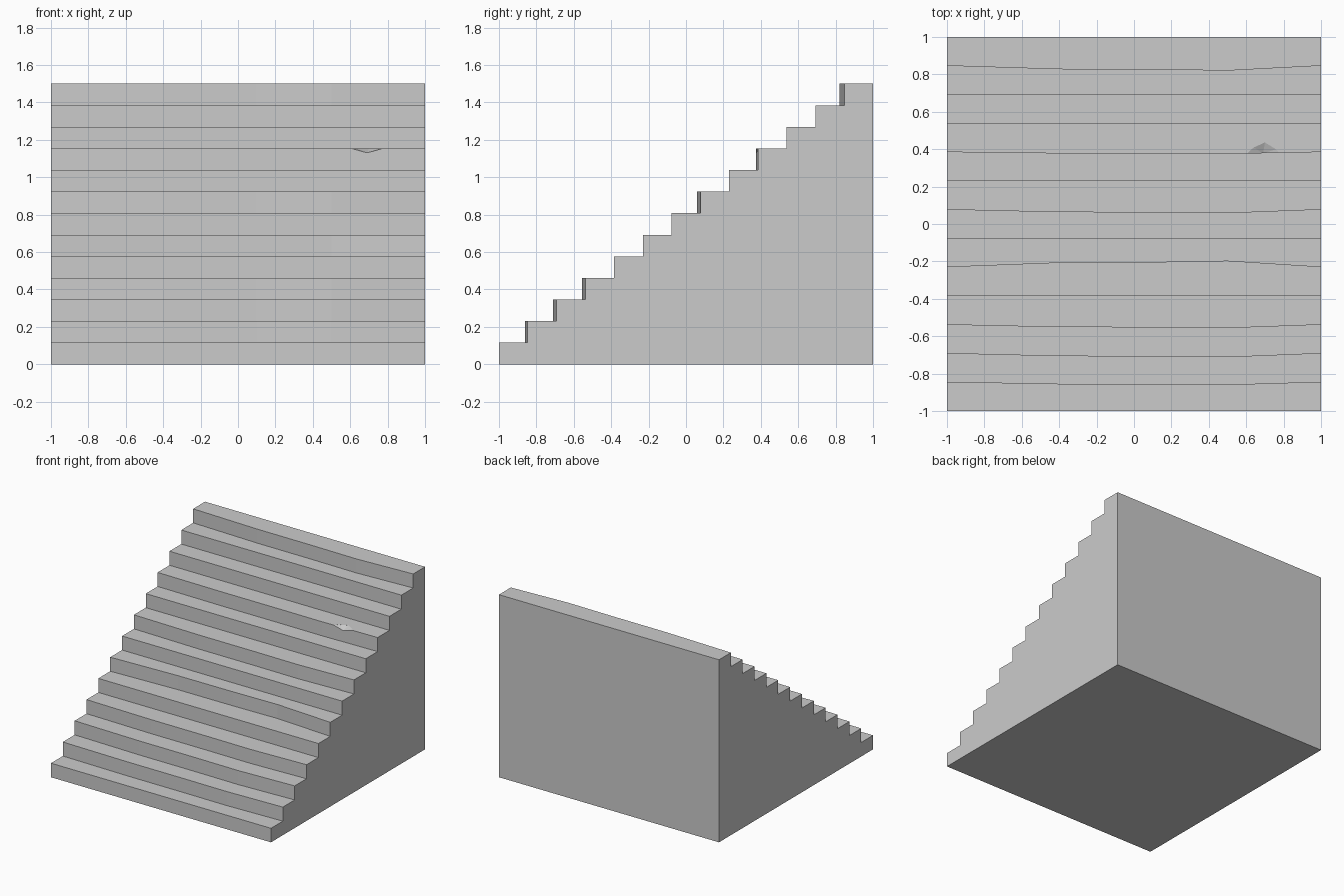
import bpy, bmesh

if "Cube" in bpy.data.objects:
    bpy.data.objects.remove(bpy.data.objects["Cube"])

STEPS, HEIGHT = 13, 1.5
RISE, RUN = HEIGHT / STEPS, 2 / STEPS
# Wear of some risers: largest y offset, reached at x = 0.5
WEAR = {1: -0.015, 2: -0.020, 3: -0.018, 5: 0.032, 7: -0.019, 9: -0.010, 12: -0.026}
# Shape of the wear across the width: x, share of the offset
SHARE = [(-1, 0), (-0.4, 0.72), (0.1, 0.78), (0.5, 1), (1, 0)]


def make_object(name, bm):
    bmesh.ops.recalc_face_normals(bm, faces=bm.faces)
    mesh = bpy.data.meshes.new(name)
    bm.to_mesh(mesh)
    bm.free()
    obj = bpy.data.objects.new(name, mesh)
    bpy.context.collection.objects.link(obj)
    return obj


# Solid staircase: the stepped profile swept across the width
bm = bmesh.new()
rows = []
for x, share in SHARE:
    profile = [(1, 0)]
    for i in range(STEPS):
        y = -1 + i * RUN + WEAR.get(i, 0) * share
        profile += [(y, i * RISE), (y, (i + 1) * RISE)]
    profile.append((1, HEIGHT))
    rows.append([bm.verts.new((x, y, z)) for y, z in profile])
count = len(rows[0])
for a, b in zip(rows, rows[1:]):
    for i in range(count):
        j = (i + 1) % count
        bm.faces.new((a[i], a[j], b[j], b[i]))
bm.faces.new(rows[0])
bm.faces.new(rows[-1])
staircase = make_object("staircase", bm)

# Small chip broken out of one step edge
bm = bmesh.new()
for p in [(0.60, 0.375, 1.155), (0.78, 0.375, 1.155), (0.64, 0.41, 1.153),
          (0.70, 0.437, 1.153), (0.76, 0.40, 1.153), (0.69, 0.376, 1.13),
          (0.69, 0.34, 1.14), (0.69, 0.36, 1.22)]:
    bm.verts.new(p)
bmesh.ops.convex_hull(bm, input=bm.verts)
cutter = make_object("chip_cutter", bm)
cutter.hide_render = True
cutter.hide_set(True)

cut = staircase.modifiers.new("chip", 'BOOLEAN')
cut.operation = 'DIFFERENCE'
cut.solver = 'EXACT'
cut.object = cutter
